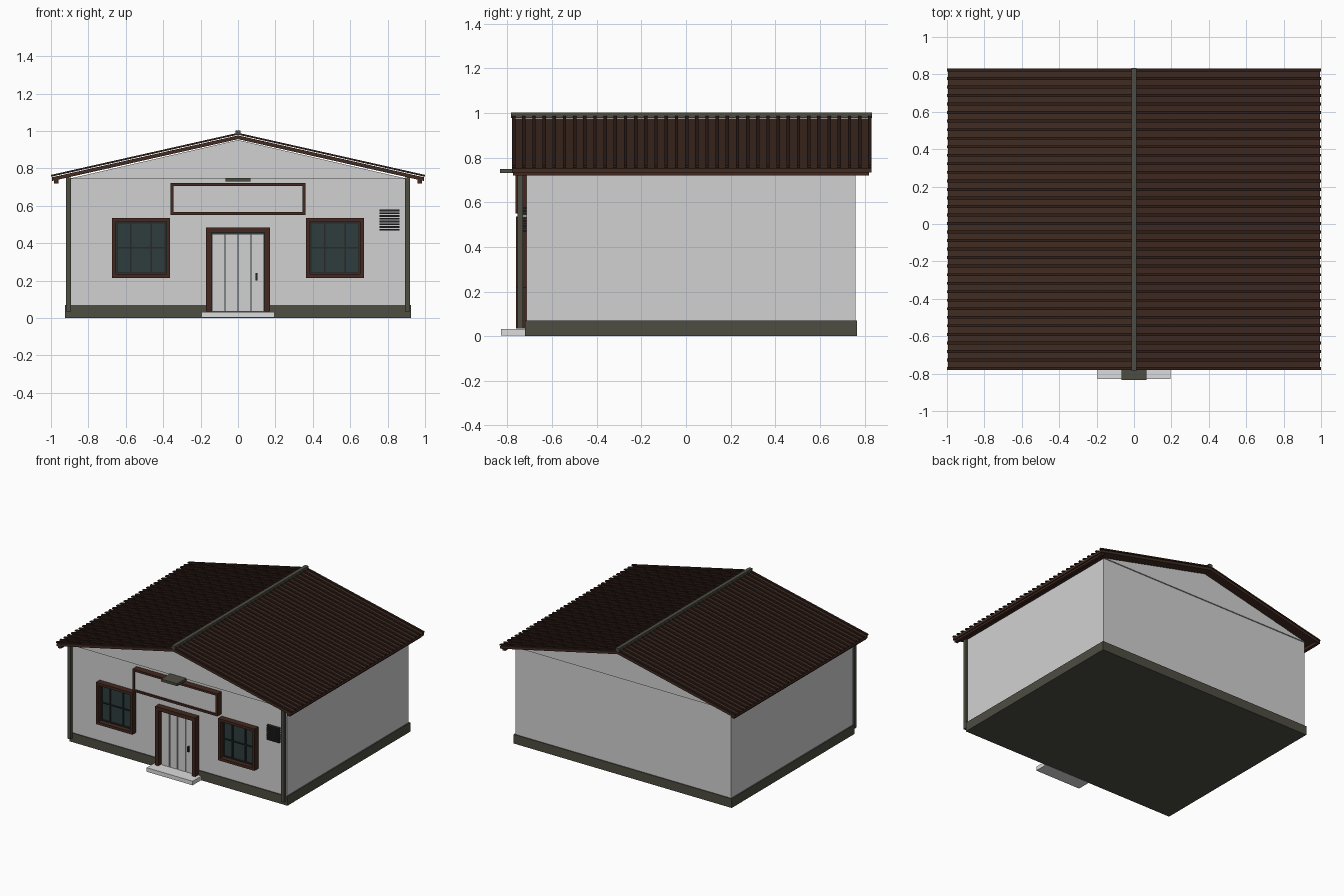
import bpy

cube = bpy.data.objects.get("Cube")
if cube:
    bpy.data.objects.remove(cube, do_unlink=True)


def material(name, rgb):
    m = bpy.data.materials.new(name)
    m.use_nodes = True
    col = (*rgb, 1)
    m.diffuse_color = col
    m.node_tree.nodes["Principled BSDF"].inputs["Base Color"].default_value = col
    return m


PLASTER = material("plaster", (0.64, 0.64, 0.64))
STONE = material("pale_step", (0.72, 0.72, 0.72))
OLIVE = material("olive_grey", (0.075, 0.075, 0.055))
BROWN = material("roof_brown", (0.052, 0.024, 0.016))
RIB = material("dark_brown", (0.03, 0.014, 0.01))
TRIM = material("trim_brown", (0.056, 0.022, 0.014))
GLASS = material("dark_glass", (0.028, 0.046, 0.048))
METAL = material("dark_metal", (0.02, 0.022, 0.02))

WALL_Y = -0.715
SLOPE = 0.225


def mesh_object(name, verts, faces, mat):
    me = bpy.data.meshes.new(name)
    me.from_pydata(verts, [], faces)
    me.materials.append(mat)
    ob = bpy.data.objects.new(name, me)
    bpy.context.collection.objects.link(ob)
    return ob


def extrude(name, profile, y0, y1, mat):
    """Extrude a counter-clockwise (x, z) outline, seen from the front, along y."""
    n = len(profile)
    verts = [(x, y, z) for y in (y0, y1) for x, z in profile]
    faces = [tuple(range(n)), tuple(reversed(range(n, 2 * n)))]
    for i in range(n):
        j = (i + 1) % n
        faces.append((i, i + n, j + n, j))
    return mesh_object(name, verts, faces, mat)


def box(name, x0, x1, y0, y1, z0, z1, mat):
    return extrude(name, [(x0, z0), (x1, z0), (x1, z1), (x0, z1)], y0, y1, mat)


def chevron(name, half, bottom, thick, y0, y1, mat):
    """Two sloping slabs meeting at the ridge."""
    drop = half * SLOPE
    outline = [(0, bottom), (half, bottom - drop), (half, bottom - drop + thick),
               (0, bottom + thick), (-half, bottom - drop + thick), (-half, bottom - drop)]
    return extrude(name, outline, y0, y1, mat)


def frame(name, x0, x1, z0, z1, w, y0, y1, mat, sill=True):
    """Rectangular surround made of bars."""
    box(name + "_left", x0, x0 + w, y0, y1, z0, z1, mat)
    box(name + "_right", x1 - w, x1, y0, y1, z0, z1, mat)
    box(name + "_top", x0 + w, x1 - w, y0, y1, z1 - w, z1, mat)
    if sill:
        box(name + "_bottom", x0 + w, x1 - w, y0, y1, z0, z0 + w, mat)


# Building body
box("walls", -0.915, 0.915, WALL_Y, 0.76, 0.01, 0.742, PLASTER)
box("plinth", -0.925, 0.925, -0.722, 0.767, 0, 0.07, OLIVE)
extrude("gable", [(-0.915, 0.742), (0.915, 0.742), (0, 0.952)], -0.724, 0.769, PLASTER)

# Roof
chevron("roof_deck", 0.995, 0.956, 0.02, -0.78, 0.83, BROWN)
ribs = chevron("roof_ribs", 1.0, 0.980, 0.010, -0.78, -0.765, RIB)
arr = ribs.modifiers.new("repeat", 'ARRAY')
arr.count = 36
arr.use_relative_offset = False
arr.use_constant_offset = True
arr.constant_offset_displace = (0, 0.0456, 0)
box("ridge_cap", -0.014, 0.014, -0.785, 0.833, 0.978, 1.002, OLIVE)
for s, side in ((1, "left"), (-1, "right")):
    cx = s * 0.972
    box("eave_beam_" + side, cx - 0.012, cx + 0.012, -0.775, 0.82, 0.72, 0.742, TRIM)
    # Downpipes on the front corners
    px = s * 0.906
    box("downpipe_" + side, px - 0.013, px + 0.013, -0.755, -0.73, 0.035, 0.75, OLIVE)

# Windows
for s, side in ((1, "left"), (-1, "right")):
    c = s * 0.518
    name = "window_" + side
    box(name + "_glass", c - 0.14, c + 0.14, -0.724, WALL_Y, 0.23, 0.52, GLASS)
    frame(name + "_frame", c - 0.155, c + 0.155, 0.215, 0.535, 0.02,
          -0.762, WALL_Y, TRIM)
    frame(name + "_sash", c - 0.132, c + 0.132, 0.238, 0.512, 0.008,
          -0.732, -0.72, METAL)
    for i, off in enumerate((-0.055, 0.055)):
        box(f"{name}_bar_{i}", c + off - 0.004, c + off + 0.004,
            -0.732, -0.72, 0.24, 0.51, METAL)
    box(name + "_crossbar", c - 0.13, c + 0.13, -0.732, -0.72, 0.371, 0.379, METAL)

# Door with planks
box("door_backing", -0.145, 0.145, -0.724, WALL_Y, 0.035, 0.46, GLASS)
for i in range(4):
    x = -0.138 + i * 0.069
    box(f"door_plank_{i}", x + 0.003, x + 0.066, -0.732, -0.722, 0.035, 0.447, PLASTER)
frame("door_frame", -0.17, 0.17, 0.035, 0.485, 0.028, -0.762, WALL_Y, TRIM, sill=False)
box("door_handle", 0.093, 0.103, -0.748, -0.73, 0.2, 0.24, METAL)
box("door_step", -0.195, 0.195, -0.828, -0.72, 0.002, 0.033, STONE)

# Blank board with a lamp above it
box("board_panel", -0.35, 0.35, -0.755, WALL_Y, 0.56, 0.715, PLASTER)
frame("board_frame", -0.36, 0.36, 0.55, 0.722, 0.016, -0.765, WALL_Y, TRIM)
box("board_lamp", -0.068, 0.068, -0.834, -0.72, 0.73, 0.749, OLIVE)

# Wall vent
for i in range(8):
    z = 0.467 + i * 0.0148
    box(f"vent_slat_{i}", 0.757, 0.863, -0.735, WALL_Y, z, z + 0.009, METAL)
